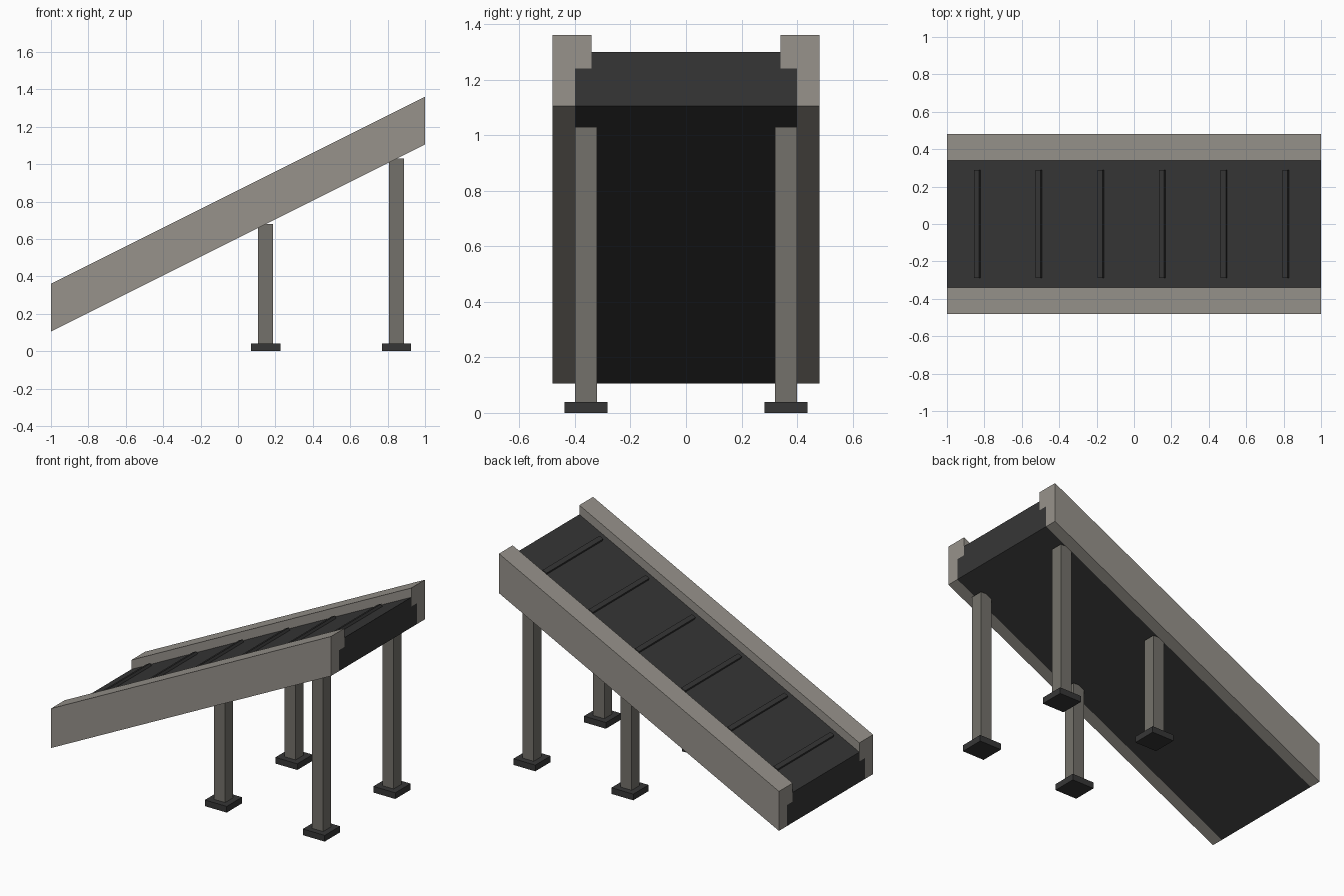
import bpy
import bmesh
from math import atan
from mathutils import Matrix

old = bpy.data.objects.get("Cube")
if old:
    bpy.data.objects.remove(old, do_unlink=True)

SLOPE = 0.5
MID_BOTTOM = 0.605   # underside height at x = 0


def material(name, rgb):
    mat = bpy.data.materials.new(name)
    mat.use_nodes = True
    mat.diffuse_color = (*rgb, 1)
    bsdf = next(n for n in mat.node_tree.nodes if n.type == 'BSDF_PRINCIPLED')
    bsdf.inputs["Base Color"].default_value = (*rgb, 1)
    return mat


rail_grey = material("warm light grey", (0.31, 0.29, 0.26))
leg_grey = material("warm mid grey", (0.175, 0.167, 0.147))
rubber = material("dark rubber", (0.037, 0.037, 0.037))


def finish(name, bm, mat):
    bmesh.ops.recalc_face_normals(bm, faces=bm.faces)
    mesh = bpy.data.meshes.new(name)
    bm.to_mesh(mesh)
    bm.free()
    mesh.materials.append(mat)
    obj = bpy.data.objects.new(name, mesh)
    bpy.context.collection.objects.link(obj)
    return obj


def sloped_bar(name, section, mat):
    """Extrude a (y, height) section along x, sheared up the incline."""
    bm = bmesh.new()
    face = bm.faces.new([bm.verts.new((-1, y, MID_BOTTOM - SLOPE + h))
                         for y, h in section])
    ext = bmesh.ops.extrude_face_region(bm, geom=[face])["geom"]
    bmesh.ops.translate(bm, vec=(2, 0, 2 * SLOPE),
                        verts=[v for v in ext if isinstance(v, bmesh.types.BMVert)])
    return finish(name, bm, mat)


def box(name, center, size, mat, tilt=0):
    bm = bmesh.new()
    bmesh.ops.create_cube(bm, size=1)
    bm.transform(Matrix.Translation(center) @ Matrix.Rotation(tilt, 4, 'Y')
                 @ Matrix.Diagonal((*size, 1)))
    return finish(name, bm, mat)


# Belt bed: wide slab with a narrower raised running surface
sloped_bar("belt_bed", [(-0.40, 0), (0.40, 0), (0.40, 0.135), (0.34, 0.135),
                        (0.34, 0.195), (-0.34, 0.195), (-0.34, 0.135),
                        (-0.40, 0.135)], rubber)

# Side rails with an inward lip over the bed
for side, s in (("front", -1), ("back", 1)):
    sloped_bar(side + "_rail", [(s * y, h) for y, h in
               ((0.40, 0), (0.48, 0), (0.48, 0.255), (0.34, 0.255),
                (0.34, 0.135), (0.40, 0.135))], rail_grey)

# Cleats across the belt
for i in range(6):
    x = -0.835 + 0.33 * i
    box(f"cleat_{i + 1}", (x, 0, MID_BOTTOM + 0.195 + SLOPE * x),
        (0.03, 0.58, 0.035), rubber, -atan(SLOPE))

# Legs and foot pads
for end, x in (("middle", 0.148), ("high", 0.848)):
    for side, y in (("front", -0.36), ("back", 0.36)):
        top = MID_BOTTOM + SLOPE * x
        box(f"{end}_{side}_leg", (x, y, (top + 0.02) / 2),
            (0.08, 0.08, top - 0.02), leg_grey)
        box(f"{end}_{side}_foot", (x, y, 0.02), (0.156, 0.156, 0.04), rubber)
